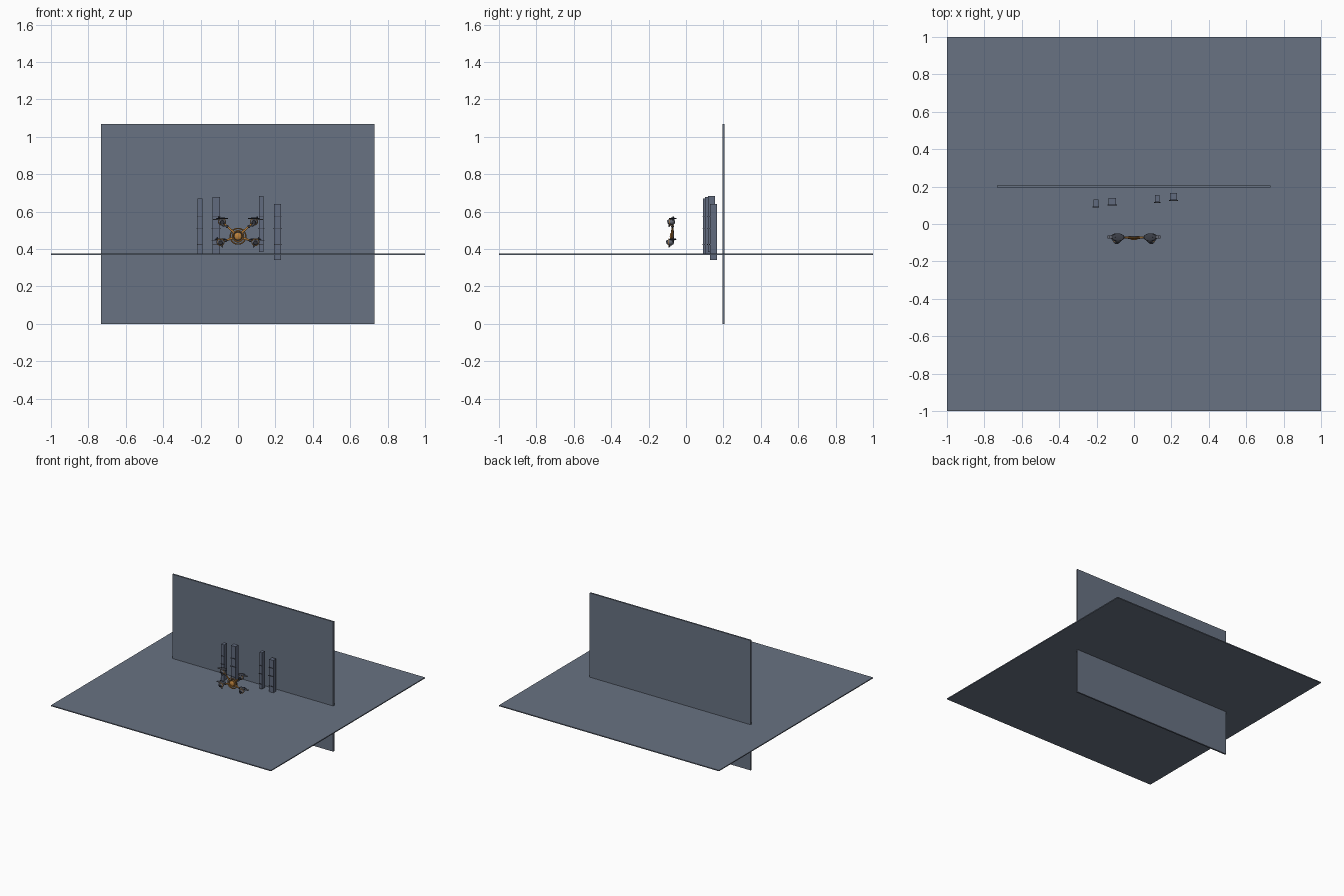
import bpy, math
from mathutils import Vector

if "Cube" in bpy.data.objects:
    bpy.data.objects.remove(bpy.data.objects["Cube"])


def mat(name, rgb):
    m = bpy.data.materials.new(name)
    m.diffuse_color = (*rgb, 1)
    m.use_nodes = True
    m.node_tree.nodes["Principled BSDF"].inputs["Base Color"].default_value = m.diffuse_color
    return m


SLATE = mat("slate", (0.14, 0.17, 0.225))
STEEL = mat("blue_steel", (0.12, 0.145, 0.21))
DARK = mat("dark_metal", (0.045, 0.05, 0.065))
GREY = mat("pod_grey", (0.13, 0.14, 0.17))
ORANGE = mat("amber", (0.50, 0.22, 0.045))


def finish(name, m, smooth=False):
    ob = bpy.context.object
    ob.name = name
    ob.data.materials.append(m)
    if smooth:
        bpy.ops.object.shade_smooth_by_angle()
    return ob


def box(name, m, x, y, z):
    mid = [(a + b) / 2 for a, b in (x, y, z)]
    bpy.ops.mesh.primitive_cube_add(size=1, location=mid)
    ob = finish(name, m)
    ob.scale = [b - a for a, b in (x, y, z)]
    return ob


def rod(name, m, a, b, r, r2=None, sides=12):
    a, b = Vector(a), Vector(b)
    bpy.ops.mesh.primitive_cone_add(vertices=sides, radius1=r, radius2=r if r2 is None else r2,
                                    depth=(b - a).length, location=(a + b) / 2)
    ob = finish(name, m, True)
    ob.rotation_euler = (b - a).to_track_quat('Z', 'Y').to_euler()
    return ob


def ring(name, m, at, big, small, tilt=math.pi / 2):
    bpy.ops.mesh.primitive_torus_add(major_radius=big, minor_radius=small, major_segments=32,
                                     minor_segments=8, location=at, rotation=(tilt, 0, 0))
    return finish(name, m, True)


def ball(name, m, at, size):
    bpy.ops.mesh.primitive_uv_sphere_add(segments=16, ring_count=10, radius=1, location=at)
    ob = finish(name, m, True)
    ob.scale = size
    return ob


# Ground sheet and upright back wall
box("ground_sheet", SLATE, (-1, 1), (-1, 1), (0.367, 0.375))
box("back_wall", SLATE, (-0.732, 0.73), (0.194, 0.207), (0, 1.067))

# Columns with thin face bands
columns = [(-0.204, 0.026, 0.092, 0.13, 0.373, 0.67),
           (-0.116, 0.041, 0.102, 0.14, 0.377, 0.677),
           (0.124, 0.024, 0.117, 0.155, 0.384, 0.682),
           (0.212, 0.038, 0.128, 0.166, 0.342, 0.641)]
for i, (x, w, y0, y1, z0, z1) in enumerate(columns):
    box(f"column_{i}", STEEL, (x - w / 2, x + w / 2), (y0, y1), (z0, z1))
    for z in (0.424, 0.508, 0.575):
        ext = 0.005 if z == 0.508 else 0.001
        box(f"column_band_{i}", DARK, (x - w / 2 - ext, x + w / 2 + ext),
            (y0 - 0.004, y0 + 0.001), (z - 0.002, z + 0.002))

# Central hub: concentric rings around a domed core
C = (0, -0.073, 0.468)
ring("hub_outer_ring", ORANGE, C, 0.042, 0.0035)
ring("hub_inner_ring", ORANGE, (0, -0.077, 0.468), 0.029, 0.004)
rod("hub_plate", DARK, (0, -0.064, 0.468), (0, -0.074, 0.468), 0.03, sides=24)
ball("hub_core", ORANGE, (0, -0.077, 0.468), (0.021, 0.010, 0.021))

# Four arms, each carrying a pod
for sx in (-1, 1):
    for top in (True, False):
        px = sx * (0.085 if top else 0.093)
        pz = 0.545 if top else 0.436
        d = Vector((px, 0, pz - 0.468)).normalized()
        start = Vector(C) + d * 0.026
        end = Vector((px, -0.072, pz))
        rod("arm", ORANGE, start, end, 0.006, 0.004)
        ball("arm_joint", DARK, start.lerp(end, 0.6), (0.008, 0.008, 0.008))
        py = -0.078 if top else -0.084
        ball("pod_shell", GREY, (px, py, pz), (0.022, 0.020, 0.018))
        ring("pod_collar", ORANGE, (px, py - 0.008, pz), 0.018, 0.0025)
        rod("pod_nozzle", DARK, (px, py - 0.010, pz), (px, py - 0.021, pz - 0.003), 0.014, 0.010, 16)
        # Top cap and side vane
        fz = pz + (0.018 if top else 0.016)
        ball("pod_cap", DARK, (px, -0.071, fz), (0.033, 0.021, 0.0045))
        rod("vane_post", DARK, (px + sx * 0.012, -0.071, pz), (px + sx * 0.018, -0.067, fz + 0.010), 0.004)
        box("side_vane", GREY, sorted((px + sx * 0.012, px + sx * 0.049)),
            (-0.077, -0.061), (fz - 0.007, fz - 0.003))
        # Lower fin
        rod("pod_fin", GREY, (px, -0.086, pz - 0.010), (px - sx * 0.012, -0.092, pz - 0.027), 0.009, 0.003, 8)
